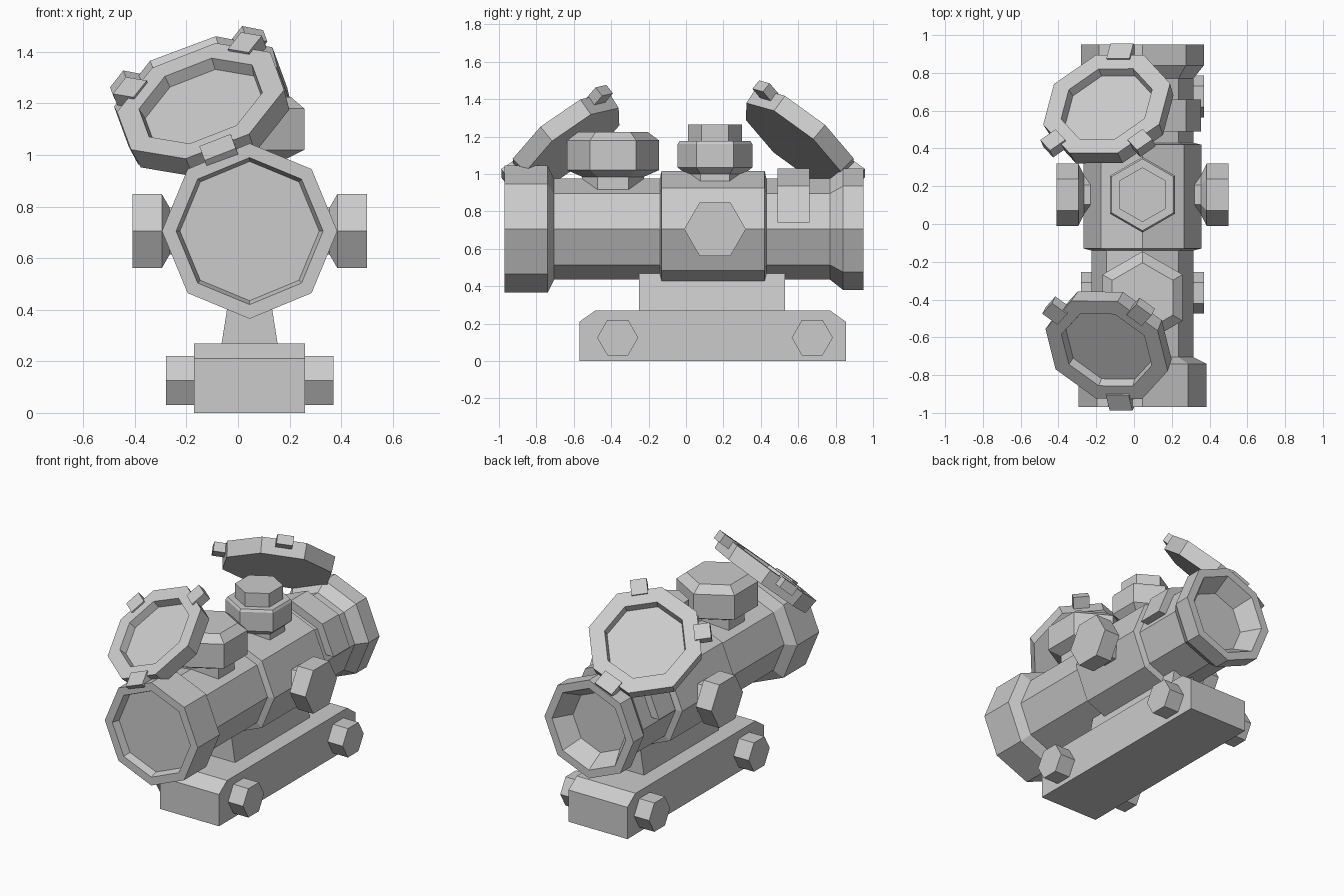
import bpy
import bmesh
import math
from mathutils import Vector, Matrix

if "Cube" in bpy.data.objects:
    bpy.data.objects.remove(bpy.data.objects["Cube"])

CX, CZ = 0.045, 0.705          # optical axis
X, Y, Z = Vector((1, 0, 0)), Vector((0, 1, 0)), Vector((0, 0, 1))

grey = bpy.data.materials.new("plain_grey")
grey.use_nodes = True
grey.diffuse_color = (0.6, 0.6, 0.6, 1)
grey.node_tree.nodes["Principled BSDF"].inputs["Base Color"].default_value = (0.6, 0.6, 0.6, 1)


def finish(name, bm):
    bmesh.ops.recalc_face_normals(bm, faces=bm.faces)
    mesh = bpy.data.meshes.new(name)
    bm.to_mesh(mesh)
    bm.free()
    mesh.materials.append(grey)
    obj = bpy.data.objects.new(name, mesh)
    bpy.context.collection.objects.link(obj)
    return obj


def turned(name, profile, sides, origin, axis, ref, phase=0.0, keep_above=None):
    """Faceted turned solid; profile holds (distance along axis, radius)."""
    bm = bmesh.new()
    side = axis.cross(ref)
    rings = []
    for t, r in profile:
        ring = []
        for i in range(sides):
            a = math.tau * (i + phase) / sides
            ring.append(bm.verts.new(origin + axis * t + ref * (r * math.cos(a)) + side * (r * math.sin(a))))
        rings.append(ring)
    for a, b in zip(rings, rings[1:]):
        for i in range(sides):
            j = (i + 1) % sides
            bm.faces.new((a[i], a[j], b[j], b[i]))
    bm.faces.new(rings[0])
    bm.faces.new(rings[-1])
    if keep_above is not None:
        geom = bm.verts[:] + bm.edges[:] + bm.faces[:]
        bmesh.ops.bisect_plane(bm, geom=geom, plane_co=Z * keep_above, plane_no=Z, clear_inner=True)
        bmesh.ops.holes_fill(bm, edges=[e for e in bm.edges if e.is_boundary])
    return finish(name, bm)


def extruded(name, points, depth):
    bm = bmesh.new()
    face = bm.faces.new([bm.verts.new(p) for p in points])
    result = bmesh.ops.extrude_face_region(bm, geom=[face], use_keep_orig=True)
    verts = [v for v in result["geom"] if isinstance(v, bmesh.types.BMVert)]
    bmesh.ops.translate(bm, verts=verts, vec=depth)
    return finish(name, bm)


# Scope tube with recessed lenses at both ends
axis_point = Vector((CX, 0, CZ))
turned("scope_tube", [
    (-0.92, 0.27), (-0.97, 0.285), (-0.97, 0.34), (-0.74, 0.34), (-0.705, 0.27),
    (-0.14, 0.27), (-0.13, 0.312), (0.42, 0.312), (0.43, 0.27), (0.77, 0.27),
    (0.84, 0.325), (0.95, 0.325), (0.95, 0.27), (0.83, 0.2)],
    8, axis_point, Y, Z)
turned("zoom_ring", [(0.49, 0.325), (0.66, 0.325)], 8, axis_point, Y, Z, keep_above=0.74)

# Turrets
turned("elevation_turret", [
    (0.95, 0.155), (1.0, 0.155), (1.035, 0.2), (1.16, 0.2), (1.175, 0.19),
    (1.175, 0.145), (1.265, 0.145)],
    6, Vector((CX, 0.155, 0)), Z, Y)
turned("front_turret", [
    (0.88, 0.165), (0.985, 0.165), (1.02, 0.245), (1.18, 0.245), (1.225, 0.185)],
    6, Vector((CX, -0.39, 0)), Z, Y)

# Side knobs and mount bolts, both sides
for label, s in (("left", 1), ("right", -1)):
    turned(label + "_knob", [(0.26, 0.105), (0.31, 0.105), (0.34, 0.165), (0.455, 0.165)],
           6, Vector((CX, 0.155, CZ)), X * s, Y)
    for place, y in (("front", -0.365), ("rear", 0.675)):
        turned(f"{label}_{place}_bolt", [(0.2, 0.11), (0.325, 0.11)],
               6, Vector((CX, y, 0.125)), X * s, Y)

# Mount rail with chamfered ends, and riser
rail = [(-0.57, 0), (0.855, 0), (0.855, 0.21), (0.77, 0.27), (-0.485, 0.27), (-0.57, 0.21)]
extruded("mount_rail", [(-0.17, y, z) for y, z in rail], X * 0.43)
riser = [(-0.11, 0.26), (0.11, 0.26), (0.075, 0.48), (-0.075, 0.48)]
extruded("mount_riser", [(CX + x, -0.25, z) for x, z in riser], Y * 0.78)


# Open lens caps: recessed octagon, one hinge tab and two latch tabs
def lens_cap(name, centre, normal, hinge, radius):
    n = normal.normalized()
    u = (hinge - n * hinge.dot(n)).normalized()
    turned(name, [(-0.1, radius * 0.97), (0, radius), (0, 0.255), (-0.05, 0.245)],
           8, centre, n, u, phase=0.5)
    apothem = radius * math.cos(math.pi / 8)
    for part, angle, width in (("hinge", 0, 0.13), ("latch_a", 135, 0.1), ("latch_b", -135, 0.1)):
        d = Matrix.Rotation(math.radians(angle), 3, n) @ u
        frame = Matrix((n.cross(d), d, n)).transposed().to_4x4()
        frame.translation = centre + d * (apothem + 0.02) - n * 0.02
        bm = bmesh.new()
        bmesh.ops.create_cube(bm, size=1, matrix=frame @ Matrix.Diagonal((width, 0.1, 0.06, 1)))
        finish(f"{name}_{part}", bm)


lens_cap("front_cap", Vector((-0.145, -0.667, 1.21)), Vector((-0.3, -0.587, 0.747)),
         Vector((0.19, -0.835, -0.52)), 0.345)
lens_cap("rear_cap", Vector((-0.145, 0.635, 1.225)), Vector((-0.28, 0.61, 0.74)),
         Vector((0.19, 0.835, -0.52)), 0.355)
